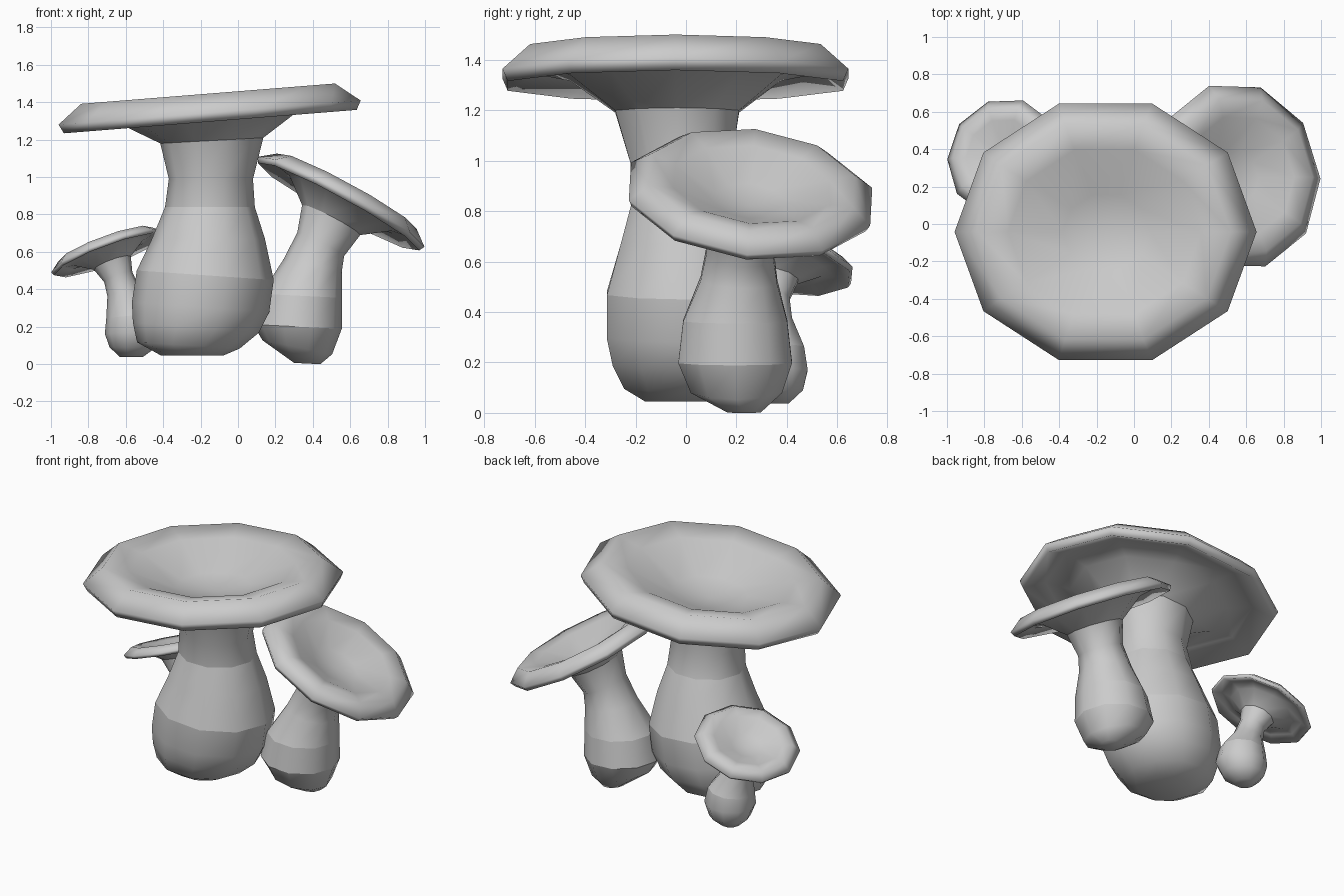
import bpy, bmesh, math
from mathutils import Vector

if "Cube" in bpy.data.objects:
    bpy.data.objects.remove(bpy.data.objects["Cube"])

SIDES = 10
# Cap profile from stem outward, round the rim and into the dish:
# (radius, height along cap axis), as fractions of cap radius
CAP = [(.61, -.02), (.80, .015), (.97, -.06), (1, 0),
       (.84, .125), (.64, .085), (.29, -.065)]
DISH_BOTTOM = -.105


def ring(bm, centre, r, slope, squash):
    """Ten-sided ring lying in the plane z = slope.x * x + slope.y * y."""
    normal = Vector((-slope[0], -slope[1], 1)).normalized()
    rot = Vector((0, 0, 1)).rotation_difference(normal)
    out = []
    for i in range(SIDES):
        a = math.tau * i / SIDES
        p = Vector((r * math.cos(a), r * squash * math.sin(a), 0))
        out.append(bm.verts.new(Vector(centre) + rot @ p))
    return out


def bridge(bm, rings):
    for a, b in zip(rings, rings[1:]):
        for i in range(SIDES):
            j = (i + 1) % SIDES
            bm.faces.new((a[i], a[j], b[j], b[i]))


def finish(bm, name):
    bmesh.ops.recalc_face_normals(bm, faces=bm.faces)
    for f in bm.faces:
        f.smooth = True
    me = bpy.data.meshes.new(name)
    bm.to_mesh(me)
    bm.free()
    bpy.context.collection.objects.link(bpy.data.objects.new(name, me))


def mushroom(name, stem, creases, centre, radius, slope,
             cap_squash=1.0, stem_squash=1.0):
    """stem rows: x, y, z, radius, x slope, y slope (bottom to top)."""
    # Stem, with hard creases on the chosen rings
    bm = bmesh.new()
    rings = [ring(bm, s[:3], s[3], s[4:], stem_squash) for s in stem]
    bridge(bm, rings)
    bm.faces.new(rings[0][::-1])
    for k in creases:
        for i in range(SIDES):
            bm.edges.get((rings[k][i], rings[k][i - 1])).smooth = False
    finish(bm, name + "_stem")

    # Cap, flaring from the last stem ring
    bm = bmesh.new()
    axis = Vector((-slope[0], -slope[1], 1)).normalized()
    c = Vector(centre)
    top = stem[-1]
    rings = [ring(bm, top[:3], top[3], top[4:], stem_squash)]
    rings += [ring(bm, c + axis * h * radius, r * radius, slope, cap_squash)
              for r, h in CAP]
    bridge(bm, rings)
    tip = bm.verts.new(c + axis * DISH_BOTTOM * radius)
    last = rings[-1]
    for i in range(SIDES):
        bm.faces.new((last[i], last[(i + 1) % SIDES], tip))
    finish(bm, name + "_cap")


# Large central mushroom
mushroom("large", [
    (-.245, -.015, .045, .165, 0, 0),
    (-.265, 0, .10, .275, -.06, 0),
    (-.225, .01, .195, .338, -.08, 0),
    (-.20, .013, .305, .368, -.07, 0),
    (-.175, .013, .475, .367, -.07, 0),
    (-.158, .01, .67, .302, 0, 0),
    (-.15, 0, .84, .24, 0, 0),
    (-.145, -.02, .99, .225, 0, 0),
    (-.14, -.035, 1.195, .276, .055, 0)],
    (4, 6), (-.152, -.042, 1.345), .81, (.08, 0), .89, .935)

# Medium mushroom leaning right
mushroom("medium", [
    (.37, .23, .003, .07, -.05, 0),
    (.317, .20, .09, .19, -.2, 0),
    (.318, .195, .20, .237, -.05, 0),
    (.34, .195, .365, .217, -.05, 0),
    (.398, .21, .525, .16, -.2, -.05),
    (.442, .215, .64, .14, -.5, -.1),
    (.498, .23, .77, .175, -.52, -.12)],
    (2, 3), (.552, .256, .868), .506, (-.545, -.12))

# Small mushroom leaning left
mushroom("small", [
    (-.57, .35, .037, .06, 0, 0),
    (-.562, .345, .09, .125, 0, 0),
    (-.557, .335, .17, .155, .05, 0),
    (-.565, .335, .26, .14, .1, 0),
    (-.61, .335, .38, .09, .2, -.1),
    (-.64, .335, .465, .08, .37, -.2),
    (-.672, .345, .54, .105, .37, -.2)],
    (3,), (-.696, .356, .60), .322, (.37, -.19))
